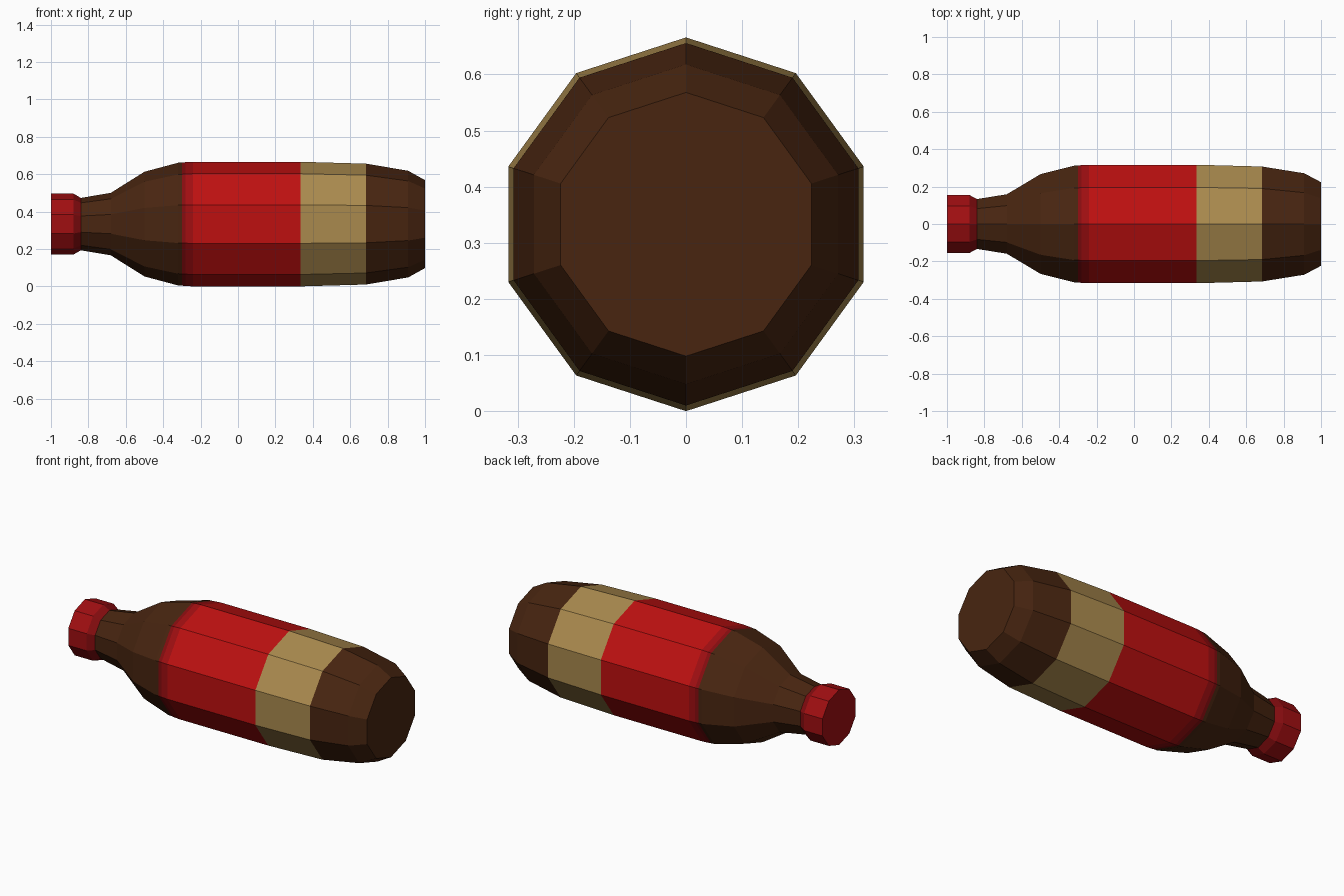
import bpy
import bmesh
from math import sin, cos, tau

if "Cube" in bpy.data.objects:
    bpy.data.objects.remove(bpy.data.objects["Cube"], do_unlink=True)

SIDES = 10
AXIS_Z = 0.333


def material(name, srgb):
    color = [(c / 255 / 12.92) if c < 11 else ((c / 255 + 0.055) / 1.055) ** 2.4 for c in srgb] + [1]
    mat = bpy.data.materials.new(name)
    mat.use_nodes = True
    mat.diffuse_color = color
    mat.node_tree.nodes["Principled BSDF"].inputs["Base Color"].default_value = color
    return mat


BROWN = material("brown glass", (72, 37, 16))
RED = material("label red", (190, 16, 16))
DEEP = material("deep red", (160, 14, 17))
DARK = material("dark red", (135, 12, 15))
TAN = material("tan", (170, 138, 78))


def lathe(name, profile, mats, close_start=False, close_end=False):
    """Spin (x, radius) points about the lying axis; one material per segment."""
    bm = bmesh.new()
    rings = []
    for x, r in profile:
        rings.append([bm.verts.new((x, r * sin(tau * k / SIDES), AXIS_Z + r * cos(tau * k / SIDES)))
                      for k in range(SIDES)])
    slots = list(dict.fromkeys(mats))
    for a, b, mat in zip(rings, rings[1:], mats):
        for k in range(SIDES):
            n = (k + 1) % SIDES
            bm.faces.new((a[k], a[n], b[n], b[k])).material_index = slots.index(mat)
    if close_start:
        bm.faces.new(rings[0][::-1]).material_index = slots.index(mats[0])
    if close_end:
        bm.faces.new(rings[-1]).material_index = slots.index(mats[-1])
    # Orient outwards from the axis
    bm.normal_update()
    for f in bm.faces:
        c = f.calc_center_median()
        c.z -= AXIS_Z
        if abs(f.normal.x) < 0.99:
            c.x = 0
        if f.normal.dot(c) < 0:
            f.normal_flip()
    mesh = bpy.data.meshes.new(name)
    bm.to_mesh(mesh)
    bm.free()
    for mat in slots:
        mesh.materials.append(mat)
    obj = bpy.data.objects.new(name, mesh)
    bpy.context.collection.objects.link(obj)
    return obj


# Cap with a tapered skirt
lathe("cap", [(-1, 0.163), (-0.88, 0.163), (-0.84, 0.14)], [DEEP, DARK], close_start=True)

# Neck and shoulder
lathe("neck_and_shoulder",
      [(-0.84, 0.14), (-0.68, 0.167), (-0.5, 0.28), (-0.32, 0.328), (-0.3, 0.329)],
      [BROWN] * 4)

# Label with a graded leading edge
lathe("label", [(-0.3, 0.329), (-0.28, 0.331), (-0.24, 0.333), (0.335, 0.333)],
      [DARK, DEEP, RED])

# Tan band behind the label
lathe("tan_band", [(0.335, 0.333), (0.685, 0.323)], [TAN])

# Rounded base of the bottle
lathe("base", [(0.685, 0.323), (0.91, 0.285), (1, 0.235)], [BROWN] * 2, close_end=True)
